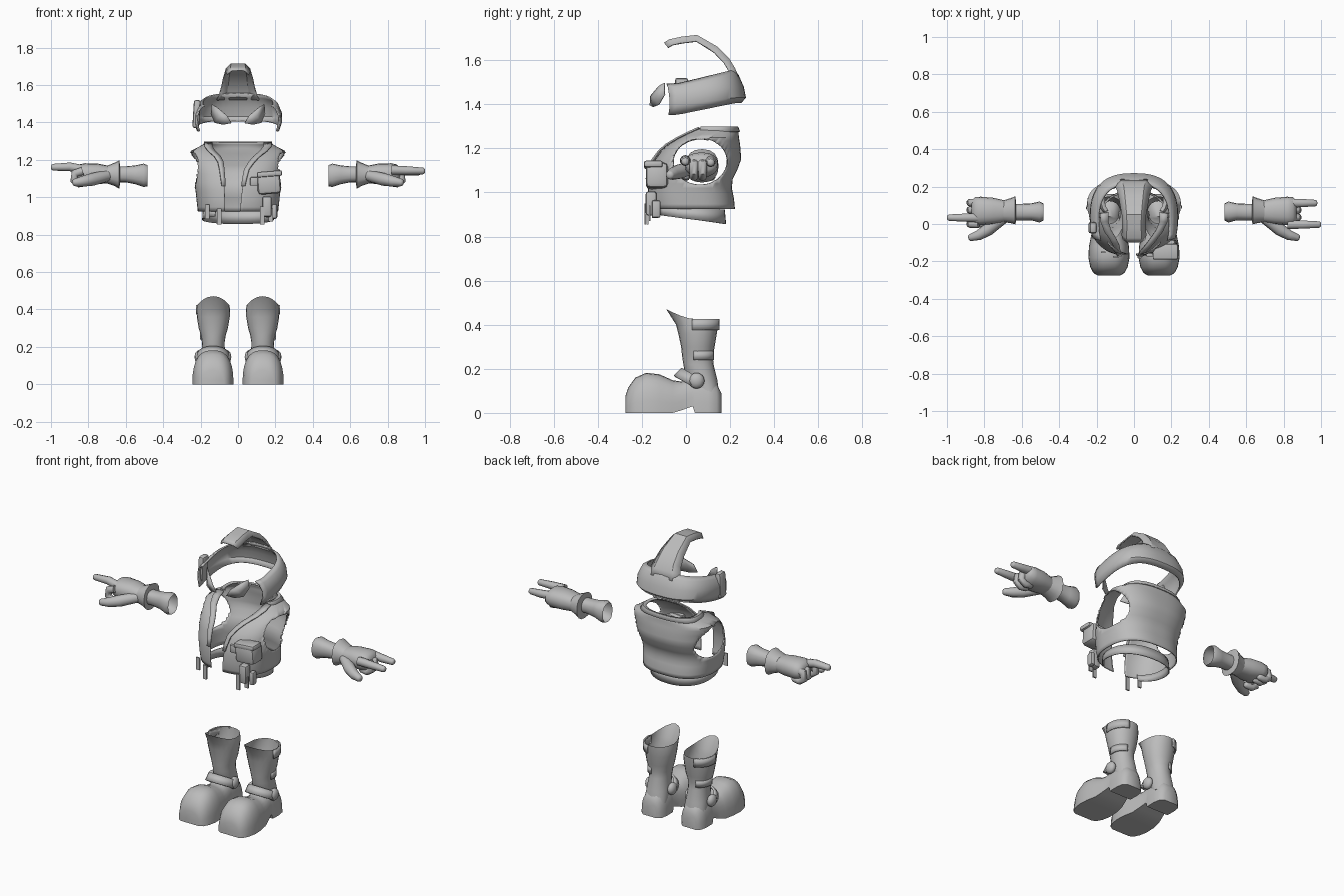
import bpy, bmesh, math
from mathutils import Vector

if "Cube" in bpy.data.objects:
    bpy.data.objects.remove(bpy.data.objects["Cube"])

mat = bpy.data.materials.new("plain_grey")
mat.diffuse_color = (0.5, 0.5, 0.5, 1)
mat.use_nodes = True
mat.node_tree.nodes["Principled BSDF"].inputs["Base Color"].default_value = mat.diffuse_color


def finish(name, bm, angle=40, thick=0):
    bmesh.ops.recalc_face_normals(bm, faces=bm.faces)
    me = bpy.data.meshes.new(name)
    bm.to_mesh(me)
    bm.free()
    me.materials.append(mat)
    o = bpy.data.objects.new(name, me)
    bpy.context.collection.objects.link(o)
    if thick:
        m = o.modifiers.new("thickness", 'SOLIDIFY')
        m.thickness = thick
    bpy.ops.object.select_all(action='DESELECT')
    o.select_set(True)
    bpy.context.view_layer.objects.active = o
    bpy.ops.object.shade_smooth_by_angle(angle=math.radians(angle))
    return o


def loft(rows, wrap=True, caps=(True, True)):
    """Skin a list of equally long point rows."""
    bm = bmesh.new()
    vs = [[bm.verts.new(p) for p in r] for r in rows]
    n = len(rows[0])
    for a, b in zip(vs, vs[1:]):
        for i in range(n if wrap else n - 1):
            j = (i + 1) % n
            bm.faces.new((a[i], a[j], b[j], b[i]))
    if wrap and caps[0]:
        bm.faces.new(vs[0])
    if wrap and caps[1]:
        bm.faces.new(vs[-1])
    return bm


def sp(v, e):
    return math.copysign(abs(v) ** e, v)


def around(a, yf, yb, phi, e=0.8):
    """Point on a rounded-square section; phi = 0 is the front, +90 is +x."""
    return a * sp(math.sin(phi), e), (yf + yb) / 2 - (yb - yf) / 2 * sp(math.cos(phi), e)


def tube(name, pts, radii, n=10):
    pts = [Vector(p) for p in pts]
    # rounded tip
    d = (pts[-1] - pts[-2]).normalized()
    r = radii[-1]
    pts = pts[:-1] + [pts[-1] - d * r * 0.6, pts[-1] - d * r * 0.15, pts[-1]]
    radii = list(radii) + [r * 0.75, r * 0.3]
    rows = []
    for i, p in enumerate(pts):
        t = (pts[min(i + 1, len(pts) - 1)] - pts[max(i - 1, 0)]).normalized()
        u = t.cross(Vector((0, 1, 0))).normalized()
        v = t.cross(u)
        rows.append([p + (u * math.cos(k * math.tau / n) + v * math.sin(k * math.tau / n)) * radii[i]
                     for k in range(n)])
    return finish(name, loft(rows), 60)


def box(name, c, s, bevel=0.012, tilt=0):
    bm = bmesh.new()
    bmesh.ops.create_cube(bm, size=1)
    for v in bm.verts:
        v.co = Vector((v.co.x * s[0], v.co.y * s[1], v.co.z * s[2]))
    if bevel:
        bmesh.ops.bevel(bm, geom=bm.edges[:], offset=bevel, segments=2, affect='EDGES', profile=0.5)
    for v in bm.verts:
        x, z = v.co.x, v.co.z
        v.co = Vector((x * math.cos(tilt) - z * math.sin(tilt), v.co.y,
                       x * math.sin(tilt) + z * math.cos(tilt))) + Vector(c)
    return finish(name, bm, 35)


# ---- boots
FOOT = [(-.275, .06, 0, .075), (-.262, .083, 0, .115), (-.23, .1, 0, .16), (-.18, .11, 0, .182),
        (-.12, .107, 0, .175), (-.06, .095, 0, .148), (-.02, .085, .012, .142), (.03, .072, .03, .16),
        (.04, .074, 0, .17), (.1, .075, 0, .16), (.14, .068, 0, .13), (.16, .045, 0, .09)]
SHAFT = [(.08, .06, .152, .068), (.15, .0, .142, .064), (.22, -.012, .125, .06), (.26, -.018, .122, .066),
         (.3, -.022, .13, .078), (.36, -.035, .14, .088), (.4, -.045, .146, .09)]


def boot(side, s):
    cx = 0.134 * s
    rows = [[(cx + hw * sp(math.cos(k * math.pi / 14), .75), y, z0 + (z1 - z0) * sp(math.sin(k * math.pi / 14), .8))
             for k in range(15)] for y, hw, z0, z1 in FOOT]
    finish(side + "_boot_foot", loft(rows), 50)
    rows = []
    n = 20
    for z, yf, yb, a in SHAFT:
        ring = [around(a, yf, yb, k * math.tau / n, .95) for k in range(n)]
        rows.append([(cx * .985 + x, y, z) for x, y in ring])
    # flared top with a raised front tongue
    top = []
    for k in range(n):
        f = max(0, math.cos(k * math.tau / n)) ** 2
        x, y = around(.085, -.05, .148, k * math.tau / n, .95)
        top.append((cx * .985 + x, y - .04 * f, .425 + .046 * f))
    finish(side + "_boot_shaft", loft(rows + [top], caps=(True, False)), 50)
    # shaft straps around the outer back
    for z0, z1, a, yf, yb in ((.375, .425, .094, -.045, .155), (.24, .28, .072, -.02, .13)):
        rows = []
        for z in (z0, z1):
            ring = [around(a, yf, yb, math.radians(75 + 9 * k), .95) for k in range(11)]
            rows.append([(cx * .985 + s * x, y, z) for x, y in ring])
        finish(side + "_boot_strap", loft(rows, wrap=False), 40, .008)
    # ankle strap over the instep, with a round stud on each side
    rows = []
    for dy, dz in ((-.055, .17), (-.02, .205)):
        rows.append([(cx + .088 * math.sin(t), dy + .075 * (1 - math.cos(t)),
                      dz + .0 - .045 * (1 - math.cos(t)))
                     for t in [math.radians(-90 + 15 * k) for k in range(13)]])
    finish(side + "_ankle_strap", loft(rows, wrap=False), 40, .012)
    for d in (-1, 1):
        bm = bmesh.new()
        bmesh.ops.create_uvsphere(bm, u_segments=12, v_segments=8, radius=.036)
        for v in bm.verts:
            v.co = Vector((v.co.x * .65 + cx + d * .075, v.co.y + .048, v.co.z + .146))
        finish(side + "_ankle_stud", bm, 60)


boot("left", -1)
boot("right", 1)

# ---- gloves: sections are x, y0, y1, z0, z1
SLEEVE = [(.485, .018, .11, 1.058, 1.172), (.505, .008, .12, 1.055, 1.18), (.55, .02, .11, 1.07, 1.17),
          (.6, .02, .108, 1.08, 1.165), (.65, .02, .108, 1.08, 1.165)]
CUFF = [(.632, .01, .13, 1.065, 1.18), (.635, -.002, .148, 1.045, 1.197), (.66, .005, .138, 1.06, 1.185),
        (.7, .01, .126, 1.074, 1.168)]
PALM = [(.69, .01, .126, 1.075, 1.168), (.75, 0, .14, 1.07, 1.18), (.82, -.006, .146, 1.07, 1.182),
        (.85, -.003, .143, 1.08, 1.175), (.868, .015, .125, 1.1, 1.155)]


def glove(side, s, straight, curled):
    for part, secs in (("sleeve", SLEEVE), ("cuff", CUFF), ("palm", PALM)):
        rows = [[(s * x, (y0 + y1) / 2 + (y1 - y0) / 2 * sp(math.cos(k * math.tau / 16), .85),
                  (z0 + z1) / 2 + (z1 - z0) / 2 * sp(math.sin(k * math.tau / 16), .85))
                 for k in range(16)] for x, y0, y1, z0, z1 in secs]
        finish(side + "_" + part, loft(rows, caps=(part != "sleeve", True)), 55)
    for y, x, z in straight:
        tube(side + "_straight_finger", [(s * .82, y, 1.145), (s * .9, y, z + .003), (s * x, y, z)],
             (.025, .023, .018))
    for y in curled:
        tube(side + "_curled_finger", [(s * .83, y, 1.14), (s * .872, y, 1.128), (s * .878, y, 1.09),
                                       (s * .85, y, 1.072), (s * .8, y, 1.078)], (.022, .022, .02, .02, .018))
    tube(side + "_thumb", [(s * .7, .03, 1.115), (s * .78, -.03, 1.095), (s * .83, -.06, 1.085),
                           (s * .885, -.076, 1.077)], (.03, .034, .028, .02))


glove("right", 1, [(-.003, 1.0, 1.14), (.112, .98, 1.135)], (.036, .075))
glove("left", -1, [(.034, 1.0, 1.16)], (.0, .075, .114))

# ---- vest: rows are z, half width, front y, back y, left gap, right gap
VEST = [(.925, .215, -.165, .222, .07, .012), (.97, .22, -.172, .218, .07, .015), (1.02, .225, -.172, .208, .072, .02),
        (1.06, .232, -.168, .212, .074, .025), (1.1, .238, -.158, .232, .076, .03), (1.15, .246, -.14, .25, .08, .04),
        (1.19, .25, -.112, .248, .085, .065), (1.22, .254, -.08, .245, .1, .09), (1.25, .25, -.035, .24, .13, .125),
        (1.275, .2, .0, .238, .145, .145), (1.295, .165, .03, .23, .145, .145)]
rows, COLS = [], 64
for z, a, yf, yb, gl, gr in VEST:
    p0, p1 = [math.asin(min(1, (g / a)) ** 1.25) for g in (gr, gl)]
    rows.append([(*around(a, yf, yb, p0 + (math.tau - p1 - p0) * k / COLS), z) for k in range(COLS + 1)])
edges = [[Vector(r[0]) for r in rows], [Vector(r[-1]) for r in rows]]
rim = [Vector(p) for p in rows[-1]]
bm = loft(rows, wrap=False)
bmesh.ops.subdivide_edges(bm, edges=bm.edges[:], cuts=1, use_grid_fill=True)
# arm holes
CY, CZ, RY, RZ = .065, 1.14, .125, .105


def hole(p):
    return math.hypot((p.y - CY) / RY, (p.z - CZ) / RZ)


gone = [f for f in bm.faces if abs(f.calc_center_median().x) > .1 and hole(f.calc_center_median()) < 1]
touched = {v for f in gone for v in f.verts}
bmesh.ops.delete(bm, geom=gone, context='FACES')
for v in touched:
    if v.is_valid:
        h = hole(v.co)
        v.co.y, v.co.z = CY + (v.co.y - CY) / h, CZ + (v.co.z - CZ) / h
finish("vest", bm, 50, .006)
# turned-over lapels and collar
for nm, e, s in (("right_lapel", edges[0], 1), ("left_lapel", edges[1], -1)):
    e = e[3:]
    outer = [p + Vector((s * (.012 + .028 * i / len(e)), -.016, .002)) for i, p in enumerate(e)]
    inner = [p + Vector((-s * .008, -.01, 0)) for p in e]
    finish(nm, loft([inner, outer], wrap=False), 50, .008)
collar = [[p + Vector((p.x, p.y - .13, 0)) * k + Vector((0, 0, dz)) for p in rim]
          for k, dz in ((-.06, .003), (.06, .004), (.16, -.018))]
finish("collar", loft(collar, wrap=False), 50, .006)

# ---- belt, lower at the back
rows = []
for h in (0, 1):
    row = []
    for k in range(33):
        phi = math.radians(38 + (322 - 38) * k / 32)
        b = (1 - math.cos(phi)) / 2
        x, y = around(.192 - .004 * h, -.15, .182 - .006 * h, phi, .9)
        row.append((x, y, (.935 - .012 * b) if h else (.902 - .045 * b)))
    rows.append(row)
finish("belt", loft(rows, wrap=False), 50, .006)

# ---- pockets and hanging tabs
box("chest_pouch", (.165, -.132, 1.075), (.125, .1, .115), .02, .08)
box("pouch_flap", (.168, -.148, 1.125), (.135, .085, .03), .01, .08)
box("pouch_buckle", (.085, -.165, 1.085), (.04, .02, .045), .005)
box("lower_pouch", (.155, -.158, .95), (.05, .05, .11), .012)
box("small_pouch", (.195, -.135, .925), (.03, .04, .08), .01)
for x, y, z0, z1 in ((-.1, -.175, .855, .94), (-.165, -.15, .885, .96), (.13, -.185, .855, .95), (.175, -.165, .87, .94)):
    box("hanging_tab", (x, y, (z0 + z1) / 2), (.024, .008, z1 - z0), 0)

# ---- head band: half width, front y, back y, front z, back z
BAND = [(.222, -.2, .25, 1.352, 1.405), (.236, -.2, .272, 1.395, 1.43), (.234, -.2, .262, 1.44, 1.48),
        (.215, -.2, .238, 1.48, 1.535), (.19, -.2, .218, 1.495, 1.558)]
rows = []
for a, yf, yb, zf, zb in BAND:
    row = []
    for k in range(29):
        x, y = around(a, yf, yb, math.radians(68 + 224 * k / 28), .78)
        f = min(1, max(0, (y + .04) / .26))
        row.append((x, y, zf + (zb - zf) * f))
    rows.append(row)
finish("head_band", loft(rows, wrap=False), 40, .008)
box("ear_piece", (-.222, -.02, 1.445), (.036, .06, .15), .012, -.06)

# ---- crest strip over the head
CREST = [(.24, 1.525, .115), (.222, 1.565, .1), (.198, 1.605, .09), (.145, 1.66, .08), (.05, 1.715, .065),
         (-.02, 1.707, .064), (-.075, 1.695, .066), (-.1, 1.68, .06)]
rows = []
for y, z, hw in CREST:
    d = (Vector((0, .04, 1.5)) - Vector((0, y, z))).normalized() * .026
    rows.append([(-hw, y + d.y, z + d.z), (-.6 * hw, y, z), (.6 * hw, y, z), (hw, y + d.y, z + d.z)])
finish("head_crest", loft(rows, wrap=False), 25, .008)

# ---- eye lenses
for side, s in (("left", -1), ("right", 1)):
    bm = bmesh.new()
    pts = [(.036, -.165, 1.396), (.06, -.163, 1.437), (.115, -.125, 1.483), (.142, -.1, 1.497),
           (.146, -.098, 1.445), (.125, -.125, 1.398), (.08, -.15, 1.388)]
    ring = [bm.verts.new((s * x, y, z)) for x, y, z in pts]
    mid = bm.verts.new((s * .1, -.152, 1.435))
    for a, b in zip(ring, ring[1:] + ring[:1]):
        bm.faces.new((a, b, mid))
    finish(side + "_eye_lens", bm, 60, .006)
